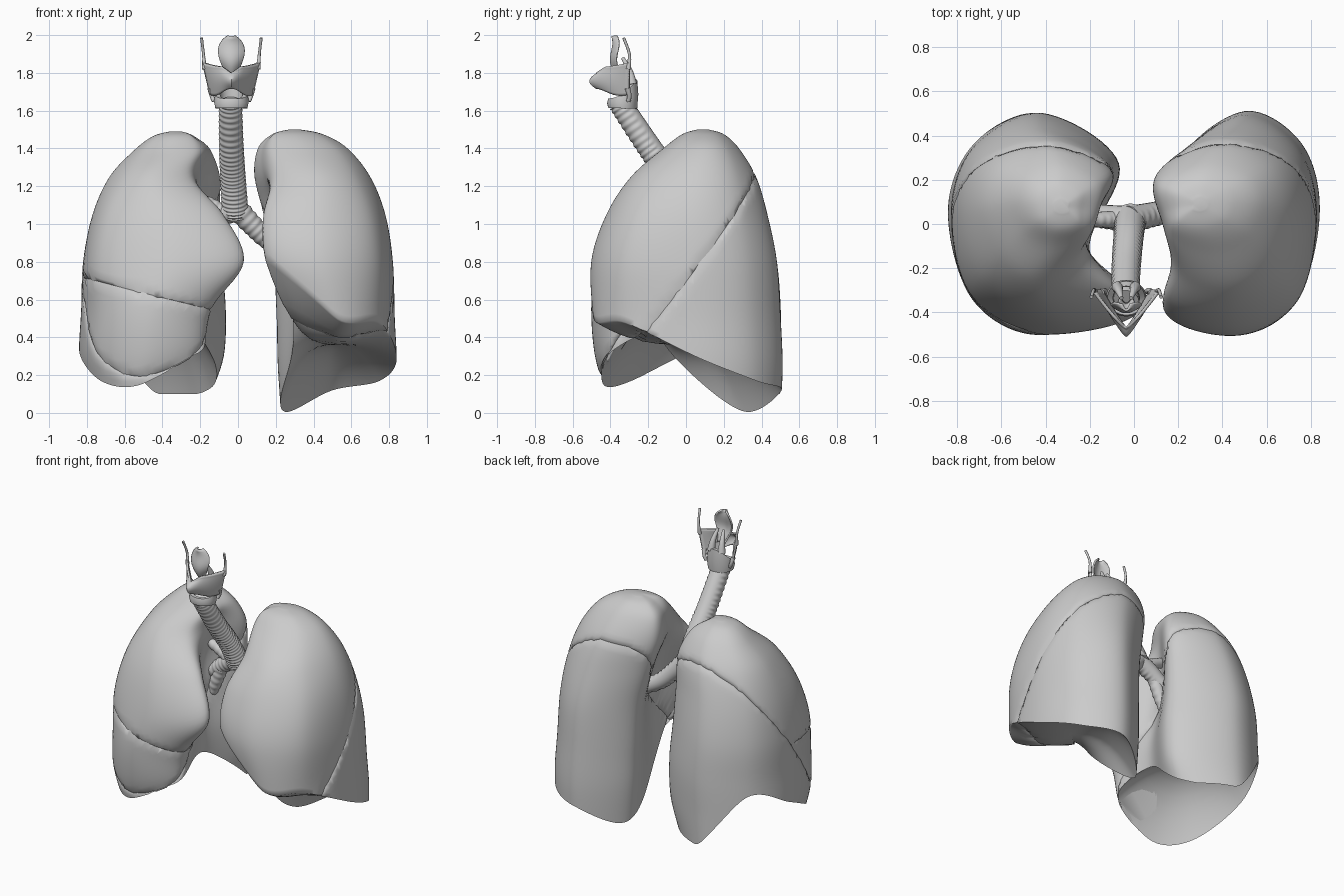
import bpy, bmesh, math
from mathutils import Vector

if "Cube" in bpy.data.objects:
    bpy.data.objects.remove(bpy.data.objects["Cube"], do_unlink=True)

grey = bpy.data.materials.new("plain grey")
grey.use_nodes = True
grey.diffuse_color = (0.6, 0.6, 0.6, 1)
grey.node_tree.nodes["Principled BSDF"].inputs["Base Color"].default_value = (0.6, 0.6, 0.6, 1)


def lerp(a, b, t):
    return a + (b - a) * t


def spline(rows, k, closed=False):
    """Catmull-Rom through equal-length rows, k counted in rows."""
    n = len(rows)
    i = math.floor(k) if closed else max(0, min(int(k), n - 2))
    f = k - i
    pick = (lambda j: rows[j % n]) if closed else (lambda j: rows[max(0, min(j, n - 1))])
    return [b + 0.5 * f * (c - a + f * (2 * a - 5 * b + 4 * c - d + f * (3 * (b - c) + d - a)))
            for a, b, c, d in zip(pick(i - 1), pick(i), pick(i + 1), pick(i + 2))]


def finish(name, bm, angle=40, thickness=0):
    bmesh.ops.recalc_face_normals(bm, faces=bm.faces)
    mesh = bpy.data.meshes.new(name)
    bm.to_mesh(mesh)
    bm.free()
    obj = bpy.data.objects.new(name, mesh)
    bpy.context.collection.objects.link(obj)
    mesh.materials.append(grey)
    if thickness:
        solid = obj.modifiers.new("thickness", 'SOLIDIFY')
        solid.thickness = thickness
        solid.offset = 0
    bpy.ops.object.select_all(action='DESELECT')
    obj.select_set(True)
    bpy.context.view_layer.objects.active = obj
    bpy.ops.object.shade_smooth_by_angle(angle=math.radians(angle))
    return obj


def skin(bm, rings, closed=True, caps=True):
    loops = [[bm.verts.new(p) for p in ring] for ring in rings]
    n = len(loops[0])
    for a, b in zip(loops, loops[1:]):
        for i in range(n if closed else n - 1):
            j = (i + 1) % n
            bm.faces.new((a[i], a[j], b[j], b[i]))
    if caps:
        bm.faces.new(loops[0])
        bm.faces.new(loops[-1])


# Lungs: stacked outlines, trimmed by a wavy lower rim, closed by a hollow base
def outline(row):
    z, lat, front, back, tip, hilum, rear = row
    mid = lerp(front, back, 0.55)
    return [(lat, mid), (lerp(rear, lat, 0.87), lerp(mid, front, 0.7)),
            (lerp(tip, lat, 0.45), front), (tip, lerp(front, mid, 0.18)),
            (hilum, lerp(front, mid, 0.75)), (rear, lerp(mid, back, 0.5)),
            (lerp(rear, lat, 0.45), back), (lerp(rear, lat, 0.86), lerp(mid, back, 0.68))]


def lung(levels, rim, dome, side, around=96, up=48):
    def index_at(z):
        lo, hi = 0, len(levels) - 1
        for _ in range(24):
            m = (lo + hi) / 2
            lo, hi = (m, hi) if spline(levels, m)[0] > z else (lo, m)
        return lo
    columns = []
    for i in range(around):
        a = i * 8 / around
        end = index_at(spline([(r,) for r in rim], a, True)[0])
        column = []
        for j in range(up + 1):
            row = spline(levels, end * j / up)
            x, y = spline(outline(row), a, True)
            column.append(Vector((side * x, y, row[0])))
        columns.append(column)
    rings = [list(r) for r in zip(*columns)]
    centre = sum(rings[-1], Vector()) / around
    edge = rings[-1]
    for s in (0.97, 0.92, 0.84, 0.74, 0.62, 0.48, 0.32, 0.16, 0.04):
        ring = []
        for p in edge:
            q = centre.lerp(p, s)
            q.z = lerp(dome, p.z, s ** 2.5)
            ring.append(q)
        rings.append(ring)
    bm = bmesh.new()
    skin(bm, rings)
    bmesh.ops.recalc_face_normals(bm, faces=bm.faces)
    return bm


def lobe(name, source, cuts):
    """Keep the part of the lung in front of each (point, normal) cut."""
    bm = source.copy()
    for point, normal in cuts:
        geom = bm.verts[:] + bm.edges[:] + bm.faces[:]
        bmesh.ops.bisect_plane(bm, geom=geom, dist=0.006, plane_co=point,
                               plane_no=normal, clear_inner=True)
        bm.normal_update()
        rim = [e for e in bm.edges if e.is_boundary]
        shift = {v: v.normal.copy() for e in rim for v in e.verts}
        for v, n in shift.items():
            v.co -= n * 0.008
        bmesh.ops.edgeloop_fill(bm, edges=rim)
    finish(name, bm, 60)


# Columns: height, outer x, front y, back y, inner x at front, hilum, rear
left_levels = [
    (1.5, .33, .06, .12, .27, .27, .27), (1.475, .45, -.02, .2, .2, .19, .19),
    (1.4, .58, -.12, .28, .19, .13, .12), (1.25, .7, -.29, .37, .21, .14, .1),
    (1.05, .78, -.42, .43, .14, .24, .14), (.8, .82, -.5, .48, .15, .31, .19),
    (.5, .83, -.49, .5, .28, .3, .21), (.25, .84, -.46, .51, .3, .28, .22),
    (0, .82, -.4, .5, .3, .27, .24)]
right_levels = [
    (1.49, .36, .05, .11, .3, .3, .3), (1.465, .45, -.02, .19, .25, .24, .24),
    (1.39, .55, -.1, .28, .22, .16, .16), (1.25, .68, -.25, .37, .26, .2, .1),
    (1.05, .77, -.39, .43, .08, .24, .1), (.8, .82, -.48, .48, -.03, .22, .09),
    (.55, .83, -.5, .5, .15, .2, .07), (.3, .84, -.48, .5, .2, .22, .08),
    (.1, .8, -.42, .5, .3, .25, .15)]
left = lung(left_levels, (.29, .48, .5, .82, .3, .01, .12, .17), .36, 1)
right = lung(right_levels, (.34, .17, .15, .33, .42, .14, .11, .46), .52, -1)

left_oblique = (Vector((.5, 0, .76)), Vector((.2, -1.3, 1)).normalized())
right_oblique = (Vector((-.5, 0, .78)), Vector((-.25, -1.3, 1)).normalized())
level = (Vector((0, 0, .51)), Vector((.25, 0, 1)).normalized())


def flip(cut):
    return cut[0], -cut[1]


lobe("left_upper_lobe", left, [left_oblique])
lobe("left_lower_lobe", left, [flip(left_oblique)])
lobe("right_upper_lobe", right, [right_oblique, level])
lobe("right_middle_lobe", right, [right_oblique, flip(level)])
lobe("right_lower_lobe", right, [flip(right_oblique)])
left.free()
right.free()


# Airways and horns: tubes with optional ridges that fade out at the back
def tube(name, path, radii, ridges=0, sides=20):
    steps = max(12, ridges * 6)
    last = len(path) - 1
    rings = []
    for i in range(steps + 1):
        t = i / steps
        here = Vector(spline(path, t * last))
        ahead = Vector(spline(path, min(1, t + .02) * last))
        behind = Vector(spline(path, max(0, t - .02) * last))
        turn = (ahead - behind).to_track_quat('Z', 'Y')
        r = spline([(q,) for q in radii], t * (len(radii) - 1))[0]
        ring = []
        for k in range(sides):
            a = math.tau * k / sides
            d = turn @ Vector((math.cos(a), math.sin(a), 0))
            ripple = .04 * math.cos(math.tau * ridges * t) if ridges and d.y < .45 else 0
            ring.append(here + d * r * (1 + ripple))
        rings.append(ring)
    bm = bmesh.new()
    skin(bm, rings)
    finish(name, bm, 60)


tube("trachea", [(-.04, -.35, 1.64), (-.035, -.19, 1.4), (-.025, -.06, 1.22), (-.015, .03, 1.05)],
     (.06, .064, .066, .07), 26, 28)
tube("left_main_bronchus", [(-.02, .02, 1.1), (.07, .04, 1.0), (.17, .06, .91), (.34, .08, .82)],
     (.062, .056, .052, .045), 11)
tube("right_main_bronchus", [(0, .02, 1.09), (-.1, .03, 1.03), (-.19, .04, .96), (-.32, .06, .86)],
     (.06, .055, .05, .045), 10)
tube("right_upper_bronchus", [(-.06, .02, 1.05), (-.14, .02, 1.1), (-.26, .02, 1.16)], (.04, .036, .03), 7)
tube("right_lower_bronchus", [(-.14, .03, 1.0), (-.2, .03, .85), (-.27, .04, .7)], (.045, .04, .03), 8)

# Larynx
AXIS = -.035


def sheet(name, point, thickness, cols=24, rows=12):
    bm = bmesh.new()
    skin(bm, [[point(lerp(-1, 1, i / cols), j / rows) for i in range(cols + 1)]
              for j in range(rows + 1)], False, False)
    finish(name, bm, 60, thickness)


def shield(u, v):
    w = abs(u)
    low = 1.7 + .02 * math.cos(w * 4)
    top = 1.8 + .03 * min(1, w * 3) + .025 * w * w
    bulge = .035 * math.sin(math.pi * min(1, v * 1.1)) * (1 - w)
    return (AXIS + u * (.11 + .04 * v), -.47 + .17 * w ** 1.2 - bulge, lerp(low, top, v))


def leaf(u, v):
    width = .01 + .058 * math.sin(math.pi * min(1, .06 + .92 * v ** 1.6)) ** .7
    return (AXIS + u * width, -.36 - .05 * v + .03 * u * u - .02 * math.sin(v * 5), 1.78 + .215 * v)


sheet("thyroid_cartilage", shield, .014)
sheet("epiglottis", leaf, .01)

# Ring cartilage, taller at the back
rings = []
for radius, part in ((.085, 0), (.092, .5), (.085, 1), (.06, 1), (.057, .5), (.06, 0), (.085, 0)):
    ring = []
    for i in range(40):
        a = math.tau * i / 40
        rear = (1 + math.sin(a)) / 2
        ring.append((AXIS + radius * math.cos(a), -.335 + radius * .9 * math.sin(a),
                     lerp(1.615 - .005 * rear, 1.665 + .1 * rear ** 2, part)))
    rings.append(ring)
bm = bmesh.new()
skin(bm, rings, caps=False)
bmesh.ops.remove_doubles(bm, verts=bm.verts, dist=1e-5)
finish("cricoid_cartilage", bm, 50)

for side, word in ((1, "left"), (-1, "right")):
    def at(dx, y, z):
        return (AXIS + side * dx, y, z)
    tube(word + "_upper_horn", [at(.142, -.305, 1.82), at(.148, -.3, 1.9), at(.158, -.33, 1.985)],
         (.013, .008, .008), sides=10)
    tube(word + "_lower_horn", [at(.113, -.31, 1.72), at(.104, -.3, 1.68), at(.092, -.305, 1.65)],
         (.015, .012, .012), sides=10)
    tube(word + "_arytenoid", [at(.04, -.285, 1.74), at(.034, -.3, 1.81), at(.022, -.335, 1.88)],
         (.026, .018, .009), sides=12)
